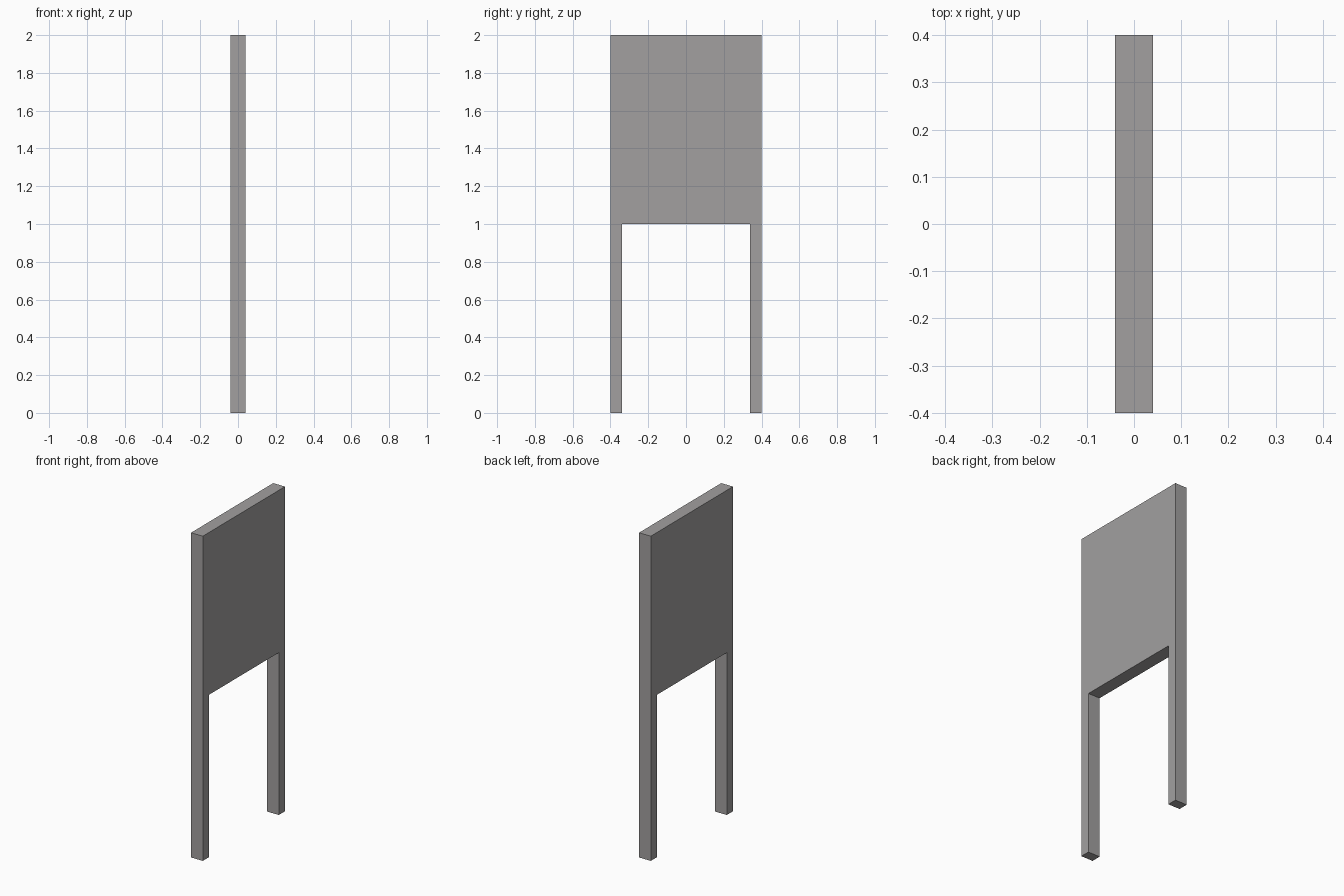
import bpy, bmesh

if "Cube" in bpy.data.objects:
    bpy.data.objects.remove(bpy.data.objects["Cube"])

# Single warm grey material
grey = bpy.data.materials.new("grey")
grey.diffuse_color = (0.36, 0.35, 0.35, 1.0)
grey.use_nodes = True
grey.node_tree.nodes["Principled BSDF"].inputs["Base Color"].default_value = grey.diffuse_color

HALF_X = 0.04      # half thickness
HALF_Y = 0.40      # half width
LEG = 0.06         # leg width
MID, TOP = 1.0, 2.0

# Half outline of the board with its leg (y, z), mirrored to the other side
inner = HALF_Y - LEG
half = [(inner, MID), (inner, 0.0), (HALF_Y, 0.0), (HALF_Y, TOP)]
outline = half + [(-y, z) for y, z in reversed(half)]

# Extrude the outline through the thickness
bm = bmesh.new()
face = bm.faces.new([bm.verts.new((-HALF_X, y, z)) for y, z in outline])
ext = bmesh.ops.extrude_face_region(bm, geom=[face])
moved = [g for g in ext["geom"] if isinstance(g, bmesh.types.BMVert)]
bmesh.ops.translate(bm, verts=moved, vec=(2 * HALF_X, 0, 0))
bmesh.ops.recalc_face_normals(bm, faces=bm.faces[:])

mesh = bpy.data.meshes.new("sign_board_with_legs")
bm.to_mesh(mesh)
bm.free()
mesh.materials.append(grey)
board = bpy.data.objects.new("sign_board_with_legs", mesh)
bpy.context.collection.objects.link(board)
